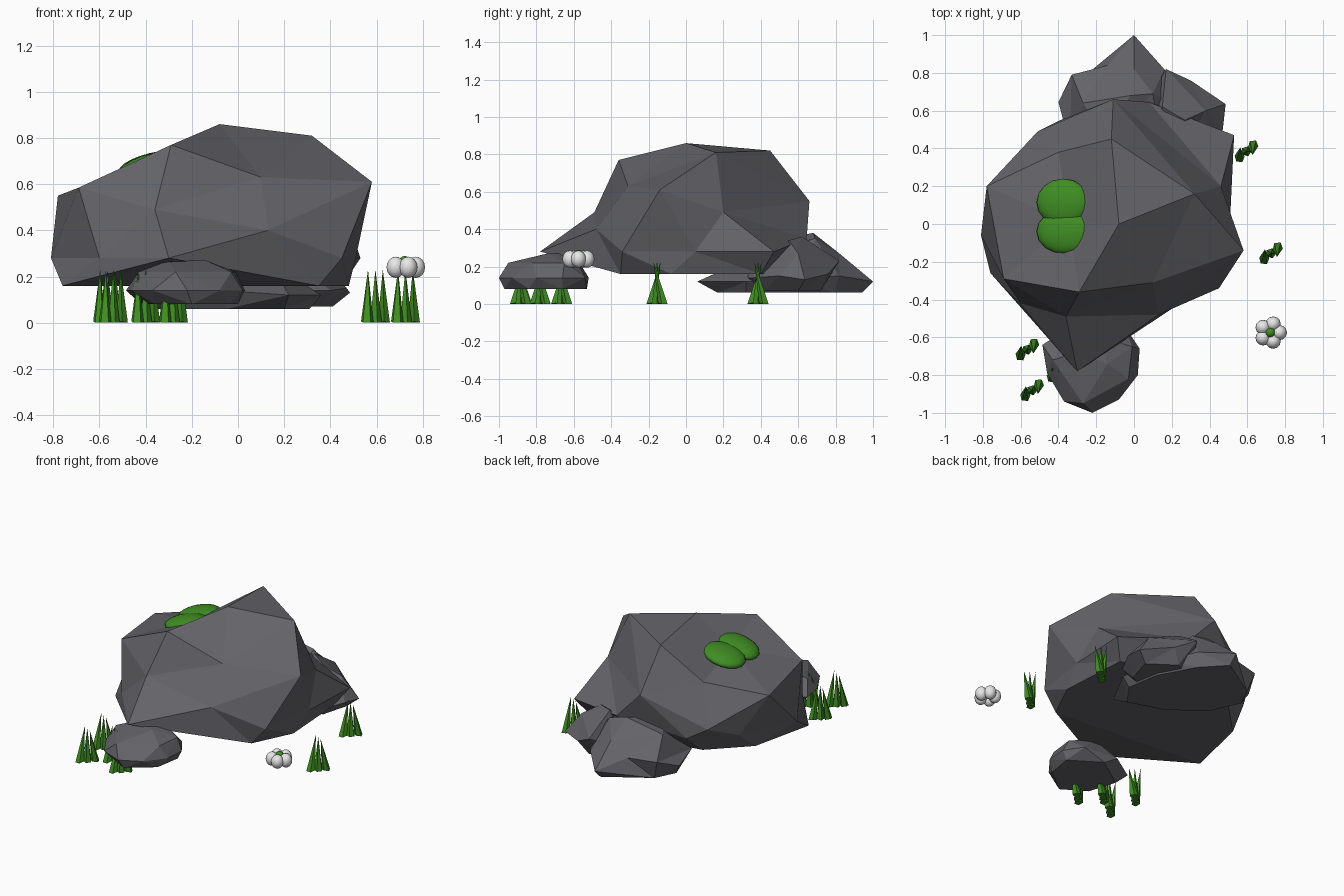
import bpy, bmesh, math
from mathutils import Vector, Matrix


def material(name, rgb):
    m = bpy.data.materials.new(name)
    m.diffuse_color = (*rgb, 1)
    return m


STONE = material("grey stone", (0.125, 0.125, 0.14))
GREEN = material("leaf green", (0.05, 0.27, 0.017))
WHITE = material("petal white", (0.8, 0.8, 0.8))


def finish(name, bm, mat, smooth=False):
    bmesh.ops.recalc_face_normals(bm, faces=bm.faces[:])
    me = bpy.data.meshes.new(name)
    bm.to_mesh(me)
    bm.free()
    me.materials.append(mat)
    for p in me.polygons:
        p.use_smooth = smooth
    ob = bpy.data.objects.new(name, me)
    bpy.context.collection.objects.link(ob)
    return ob


def rock(name, centre, half, points):
    """Faceted rock: corners are joined as a hull around the centre, then set in place."""
    bm = bmesh.new()
    c = Vector(centre)
    target = {}
    for p in points:
        d = Vector(p) - c
        v = bm.verts.new(Vector([d[i] / half[i] for i in range(3)]).normalized())
        target[v] = Vector(p)
    bmesh.ops.convex_hull(bm, input=bm.verts[:])
    for v in bm.verts:
        v.co = target[v]
    return finish(name, bm, STONE)


def at(z, *xy):
    return [(x, y, z) for x, y in xy]


# Main boulder: crown, shoulders, wide rim, flat underside
rock("main_boulder", (-0.1, 0, 0.42), (0.7, 0.65, 0.4),
     [(-0.08, 0, 0.86), (0.32, 0.16, 0.81), (-0.12, 0.45, 0.82), (-0.29, -0.36, 0.77),
      (-0.40, 0.38, 0.61), (-0.345, 0.01, 0.69), (-0.69, -0.29, 0.585), (-0.78, 0.20, 0.55),
      (0.58, -0.14, 0.61), (-0.36, -0.49, 0.49), (0.1, -0.31, 0.63), (0.13, -0.48, 0.40),
      (0.46, 0.2, 0.49), (-0.11, 0.66, 0.55), (0.08, 0.645, 0.35)]
     + at(0.28, (-0.30, -0.78), (0.45, -0.34), (0.51, 0.05), (0.53, 0.47), (0.17, 0.56),
          (-0.39, 0.55), (-0.63, 0.32), (-0.81, -0.06), (-0.6, -0.42))
     + [(-0.51, 0.49, 0.35)]
     + at(0.16, (-0.76, -0.26), (0.35, -0.35), (0.48, -0.08), (0.45, 0.4),
          (0.08, 0.5), (-0.42, 0.42), (-0.66, 0.18)))

# Small stone in front
rock("front_stone", (-0.23, -0.76, 0.16), (0.26, 0.23, 0.1),
     at(0.14, (-0.485, -0.64), (-0.46, -0.79), (-0.37, -0.94), (-0.22, -1.0),
        (-0.08, -0.93), (0.02, -0.8), (0.03, -0.66), (-0.05, -0.54), (-0.3, -0.52))
     + at(0.22, (-0.43, -0.72), (-0.27, -0.95), (-0.03, -0.82), (-0.01, -0.65))
     + at(0.27, (-0.30, -0.68), (-0.14, -0.74), (-0.17, -0.6))
     + at(0.08, (-0.42, -0.68), (-0.36, -0.87), (-0.2, -0.97), (-0.03, -0.84),
          (0.0, -0.66), (-0.2, -0.53)))

# Two stones under the back: a broad one, and a smaller one beside it
rock("back_stone_broad", (-0.03, 0.56, 0.17), (0.35, 0.42, 0.16),
     [(0, 1.0, 0.12), (-0.14, 0.84, 0.19), (-0.33, 0.79, 0.19), (-0.4, 0.645, 0.13),
      (-0.34, 0.42, 0.15), (0.16, 0.82, 0.15), (0.3, 0.6, 0.13), (0.36, 0.32, 0.12),
      (0.22, 0.06, 0.12), (-0.08, 0.22, 0.14),
      (-0.27, 0.64, 0.31), (-0.02, 0.68, 0.38), (0.1, 0.69, 0.35), (0.0, 0.82, 0.27),
      (-0.15, 0.45, 0.33), (0.15, 0.35, 0.25)]
     + at(0.06, (0, 0.94), (-0.29, 0.76), (-0.36, 0.62), (-0.27, 0.42), (-0.05, 0.25),
          (0.2, 0.17), (0.31, 0.32), (0.27, 0.55), (0.14, 0.79)))
rock("back_stone_small", (0.27, 0.55, 0.18), (0.22, 0.28, 0.15),
     [(0.485, 0.635, 0.13), (0.47, 0.5, 0.15), (0.17, 0.82, 0.23), (0.3, 0.76, 0.16),
      (0.25, 0.3, 0.14), (0.4, 0.36, 0.14), (0.1, 0.42, 0.14), (0.07, 0.65, 0.15),
      (0.15, 0.62, 0.36), (0.27, 0.55, 0.34), (0.38, 0.6, 0.27), (0.25, 0.38, 0.25)]
     + at(0.07, (0.41, 0.6), (0.36, 0.42), (0.25, 0.36), (0.14, 0.45), (0.12, 0.66), (0.24, 0.72)))

# Moss: two flattened cushions lying in the hollow of the sloping top
tilt = Matrix.Rotation(-math.radians(14), 4, 'Y')
bm = bmesh.new()
for x, y, rx, ry in ((-0.375, 0.115, 0.145, 0.125), (-0.365, -0.04, 0.155, 0.12)):
    bmesh.ops.create_uvsphere(
        bm, u_segments=16, v_segments=10, radius=1,
        matrix=Matrix.Translation((x, y, 0.69)) @ tilt @ Matrix.Diagonal((rx, ry, 0.045, 1)))
finish("moss_patch", bm, GREEN, True)

# Grass tufts: three pointed blades crossing as they rise
TUFTS = [(-0.565, -0.665), (-0.54, -0.88), (-0.40, -0.78), (-0.28, -0.885),
         (0.595, 0.385), (0.725, -0.155)]
for n, (x, y) in enumerate(TUFTS):
    bm = bmesh.new()
    for i in (-1, 0, 1):
        ring = []
        for k in range(5):
            a = math.tau * k / 5 + i
            ring.append(bm.verts.new((x + i * 0.036 + 0.028 * math.cos(a),
                                      y + i * 0.033 + 0.028 * math.sin(a), 0.006 * (k % 2))))
        tip = bm.verts.new((x + i * 0.032, y - i * 0.02, 0.23))
        bm.faces.new(ring)
        for k in range(5):
            bm.faces.new((ring[k], ring[(k + 1) % 5], tip))
    finish(f"grass_tuft_{n + 1}", bm, GREEN)

# Flower: five round petals about a green heart
FX, FY, FZ = 0.722, -0.575, 0.24
bm = bmesh.new()
for k in range(5):
    a = math.tau * k / 5
    bmesh.ops.create_uvsphere(
        bm, u_segments=12, v_segments=8, radius=0.04,
        matrix=Matrix.Translation((FX + 0.048 * math.cos(a), FY + 0.048 * math.sin(a), FZ))
        @ Matrix.Diagonal((1, 1, 1.15, 1)))
finish("flower_petals", bm, WHITE, True)
bm = bmesh.new()
bmesh.ops.create_uvsphere(bm, u_segments=10, v_segments=8, radius=0.027,
                          matrix=Matrix.Translation((FX, FY, FZ + 0.022)))
finish("flower_heart", bm, GREEN, True)
